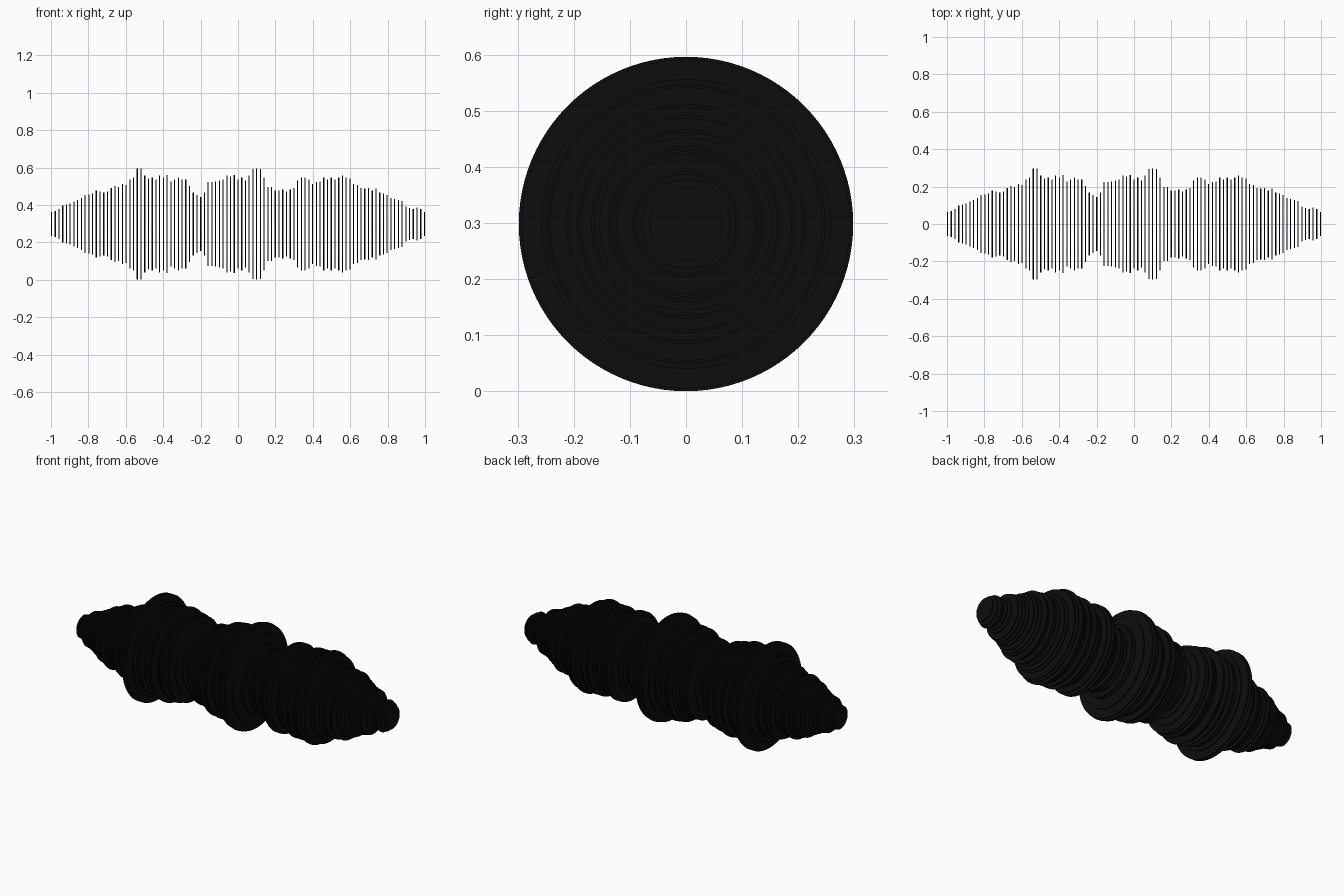
import bpy
import bmesh
import math
from mathutils import Matrix

cube = bpy.data.objects.get("Cube")
if cube:
    bpy.data.objects.remove(cube, do_unlink=True)

MAX_RADIUS = 0.298
THICKNESS = 0.006
SEGMENTS = 96

# Disc radii from right to left, as sixtieths of the largest disc
RADII = (
    [13, 14, 16, 20, 21, 22, 24, 26, 28, 31, 32, 33, 36, 35, 34, 35, 39, 41, 40, 43]
    + [42, 48, 50, 60, 60, 52, 49, 50, 48, 52, 50, 53, 46, 48, 50, 48, 48, 41, 34, 31]
    + [29, 34, 45, 45, 46, 47, 48, 52, 51, 53, 48, 50, 47, 52, 59, 60, 59, 50, 40, 40]
    + [36, 36, 37, 35, 37, 39, 47, 50, 50, 48, 43, 45, 46, 50, 48, 50, 48, 50, 52, 50]
    + [49, 43, 42, 39, 38, 39, 36, 38, 34, 33, 31, 28, 27, 26, 25, 19, 17, 16, 18, 16, 13]
)


def make_material(name, color):
    material = bpy.data.materials.new(name)
    material.use_nodes = True
    material.diffuse_color = color
    shader = next(n for n in material.node_tree.nodes if n.type == "BSDF_PRINCIPLED")
    shader.inputs["Base Color"].default_value = color
    return material


def add_disc(bm, x, radius):
    """Add one thin round plate standing across the x axis."""
    placement = Matrix.Translation((x, 0, MAX_RADIUS)) @ Matrix.Rotation(math.pi / 2, 4, "Y")
    bmesh.ops.create_cone(
        bm, cap_ends=True, cap_tris=False, segments=SEGMENTS,
        radius1=radius, radius2=radius, depth=THICKNESS, matrix=placement,
    )


# Row of separate thin discs sharing one axis
bm = bmesh.new()
half_span = 1 - THICKNESS / 2
last = len(RADII) - 1
for index, size in enumerate(RADII):
    x = half_span * (2 * index / last - 1)
    add_disc(bm, x, size / max(RADII) * MAX_RADIUS)

mesh = bpy.data.meshes.new("disc_row")
bm.to_mesh(mesh)
bm.free()
mesh.materials.append(make_material("matte black", (0.004, 0.004, 0.004, 1)))

disc_row = bpy.data.objects.new("disc_row", mesh)
bpy.context.collection.objects.link(disc_row)

# Smooth rims with crisp edges
bpy.ops.object.select_all(action="DESELECT")
disc_row.select_set(True)
bpy.context.view_layer.objects.active = disc_row
bpy.ops.object.shade_smooth_by_angle(angle=math.radians(30))
